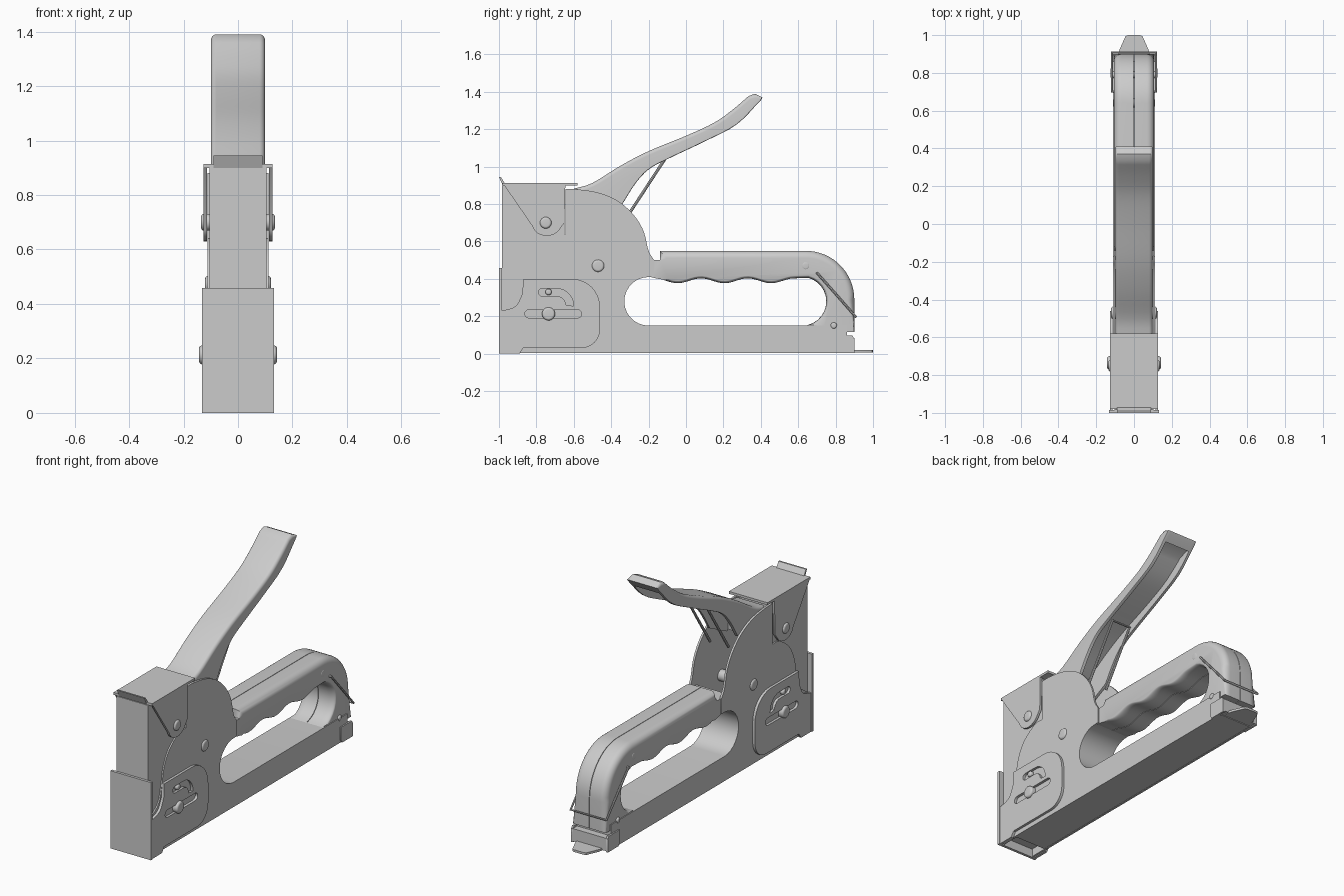
import bpy, bmesh
from math import cos, sin, pi, radians
from mathutils import Vector, Matrix

if "Cube" in bpy.data.objects:
    bpy.data.objects.remove(bpy.data.objects["Cube"])


def arc(cy, cz, r, a0, a1, n=10, rz=None):
    rz = rz or r
    angs = [radians(a0 + (a1 - a0) * i / n) for i in range(n + 1)]
    return [(cy + r * cos(a), cz + rz * sin(a)) for a in angs]


def spline(p, n=4):
    """Smooth open line through the points (Catmull-Rom)."""
    v = [Vector(q) for q in p]
    v = [2 * v[0] - v[1]] + v + [2 * v[-1] - v[-2]]
    out = []
    for i in range(1, len(v) - 2):
        a, b, c, d = v[i - 1:i + 3]
        for k in range(n):
            t = k / n
            out.append(tuple(0.5 * (2 * b + (c - a) * t + (2 * a - 5 * b + 4 * c - d) * t * t
                                    + (3 * b - a - 3 * c + d) * t ** 3)))
    return out + [tuple(v[-2])]


def inset(pts, d, weight):
    """Shrink a closed outline by d, scaled per point by weight(y, z)."""
    v = [Vector(p) for p in pts]
    n = len(v)
    sign = 1 if sum(v[i - 1].cross(v[i]) for i in range(n)) > 0 else -1
    out = []
    for i in range(n):
        e1, e2 = (v[i] - v[i - 1]).normalized(), (v[(i + 1) % n] - v[i]).normalized()
        n1, n2 = Vector((-e1.y, e1.x)) * sign, Vector((-e2.y, e2.x)) * sign
        out.append(v[i] + (n1 + n2) * d * weight(*v[i]) / max(1 + n1.dot(n2), 0.6))
    return out


def finish(ob):
    bpy.ops.object.select_all(action='DESELECT')
    ob.select_set(True)
    bpy.context.view_layer.objects.active = ob
    for m in list(ob.modifiers):
        bpy.ops.object.modifier_apply(modifier=m.name)
    bpy.ops.object.shade_smooth_by_angle(angle=radians(35))
    return ob


def add(name, bm):
    bmesh.ops.recalc_face_normals(bm, faces=bm.faces[:])
    me = bpy.data.meshes.new(name)
    bm.to_mesh(me)
    bm.free()
    ob = bpy.data.objects.new(name, me)
    bpy.context.collection.objects.link(ob)
    return ob


def prism(name, pts, x0, x1, bevel=0, mirror=False, cutters=(), weight=lambda y, z: 1):
    """Side (y, z) outline extruded from x0 to x1; outer rims may be rounded."""
    levels = [(x0, 0), (x1, 0)]
    if bevel:
        q = [(bevel * (1 - sin(k * pi / 12)), bevel * (1 - cos(k * pi / 12))) for k in range(7)]
        low = [(x0 + a, d) for a, d in reversed(q)] if x0 < 0 else [(x0, 0)]
        levels = low + [(x1 - a, d) for a, d in q]
    bm = bmesh.new()
    rings = [[bm.verts.new((x, *p)) for p in (inset(pts, d, weight) if d else pts)]
             for x, d in levels]
    for a, b in zip(rings, rings[1:]):
        for i in range(len(pts)):
            bm.faces.new((a[i - 1], a[i], b[i], b[i - 1]))
    bm.faces.new(rings[0])
    bm.faces.new(rings[-1])
    ob = add(name, bm)
    for c in cutters:
        m = ob.modifiers.new('cut', 'BOOLEAN')
        m.object, m.operation, m.solver = c, 'DIFFERENCE', 'EXACT'
    if mirror:
        ob.modifiers.new('mirror', 'MIRROR').use_mirror_merge = False
    return finish(ob)


def cutter(name, pts, x0, x1):
    ob = prism(name, pts, x0, x1)
    ob.hide_render = True
    ob.hide_set(True)
    return ob


def rect(y0, y1, z0, z1):
    return [(y0, z0), (y1, z0), (y1, z1), (y0, z1)]


def pin(name, y, z, r, half):
    circle = arc(y, z, r, 0, 345, 23)
    prism(name, circle, -half, half, bevel=min(0.012, r * 0.6))


def wire(name, pts, r):
    cu = bpy.data.curves.new(name, 'CURVE')
    cu.dimensions, cu.bevel_depth, cu.bevel_resolution, cu.use_fill_caps = '3D', r, 2, True
    s = cu.splines.new('POLY')
    s.points.add(len(pts) - 1)
    for p, c in zip(s.points, pts):
        p.co = (*c, 1)
    ob = bpy.data.objects.new(name, cu)
    bpy.context.collection.objects.link(ob)
    bpy.ops.object.select_all(action='DESELECT')
    ob.select_set(True)
    bpy.context.view_layer.objects.active = ob
    bpy.ops.object.convert(target='MESH')
    finish(bpy.context.view_layer.objects.active)


# Body: side plates with round hump, and the core around the front of the finger hole
hole_front = arc(-0.2, 0.28, 0.13, 270, 90, 14)
hump = spline([(-0.17, 0.5), (-0.2, 0.55), (-0.225, 0.65), (-0.27, 0.73), (-0.34, 0.8),
               (-0.42, 0.845), (-0.5, 0.868), (-0.59, 0.88)])
step = spline([(-0.645, 0.64), (-0.71, 0.635), (-0.8, 0.57), (-0.85, 0.48), (-0.87, 0.38),
               (-0.9, 0.29), (-0.98, 0.23)])
rail_end = [(0.86, 0.004), (0.86, 0.15)]
prism("body_side_plates", [(-0.98, 0.004)] + rail_end + hole_front + [(-0.17, 0.41)] + hump
      + [(-0.645, 0.88)] + step, 0.1, 0.112, mirror=True)
prism("body_core", [(-0.88, 0.006)] + [(0.86, 0.006), (0.86, 0.15)] + hole_front
      + [(-0.17, 0.41), (-0.17, 0.5), (-0.24, 0.5), (-0.45, 0.3), (-0.88, 0.3)], -0.1, 0.1)
prism("front_housing", rect(-0.985, -0.65, 0.05, 0.9), -0.104, 0.104)

# Rear grip: two mirrored halves, rounded outside and crisper around the finger hole
wave = [(y, 0.39 + 0.013 * cos(2 * pi * (y - 0.08) / 0.25))
        for y in [0.58 - 0.74 * i / 36 for i in range(37)]]
grip = ([(-0.19, 0.5), (-0.14, 0.5), (-0.14, 0.55), (0.64, 0.55)]
        + arc(0.64, 0.29, 0.26, 85, 0, 14)
        + [(0.9, 0.115), (0.79, 0.115), (0.74, 0.15), (0.64, 0.15)]
        + arc(0.62, 0.28, 0.13, -75, 75, 12) + wave + [(-0.19, 0.41)])
prism("grip_halves", grip, 0.0015, 0.107, bevel=0.038, mirror=True,
      weight=lambda y, z: 1 if z > 0.51 or y > 0.755 and z > 0.12
      else 0 if y < -0.1 or z < 0.16 else 0.35)

# Nose sleeve: front sheet and slotted side plates
slot_low = arc(-0.84, 0.213, 0.022, 90, 270, 6) + arc(-0.58, 0.213, 0.022, -90, 90, 6)
slot_high = (arc(-0.77, 0.328, 0.02, 90, 270, 6) + arc(-0.69, 0.26, 0.048, 90, 0, 5)
             + [(-0.602, 0.255)] + arc(-0.69, 0.26, 0.088, 0, 90, 7))
cuts = [cutter("slot_cutter_low", slot_low, 0.09, 0.2),
        cutter("slot_cutter_high", slot_high, 0.09, 0.2)]
nose = ([(-1, 0), (-0.89, 0), (-0.87, 0.03)] + arc(-0.56, 0.13, 0.1, -90, 0, 6)
        + arc(-0.61, 0.25, 0.15, 0, 90, 8) + [(-0.87, 0.4)]
        + spline([(-0.875, 0.32), (-0.91, 0.255), (-0.98, 0.23)]) + [(-1, 0.23)])
prism("nose_side_plates", nose, 0.113, 0.128, mirror=True, cutters=cuts)
prism("nose_front_sheet", rect(-1, -0.984, 0, 0.458), -0.132, 0.132)

# Top cap with side tabs and front lip
tab = [(-0.98, 0.912), (-0.82, 0.68)] + arc(-0.745, 0.7, 0.08, 205, 325, 9, 0.07) \
    + [(-0.65, 0.7), (-0.645, 0.912)]
prism("cap_side_tabs", tab, 0.113, 0.126, mirror=True)
prism("cap_top", rect(-0.98, -0.58, 0.9, 0.914), -0.126, 0.126)
prism("cap_lip", [(-0.98, 0.9), (-0.968, 0.91), (-0.99, 0.945), (-1, 0.945)], -0.09, 0.09)

# Squeeze lever: rounded channel, hollow underneath
top = spline([(-0.6, 0.882), (-0.5, 0.913), (-0.35, 1.005), (-0.2, 1.083), (0, 1.165),
              (0.15, 1.235), (0.25, 1.305), (0.335, 1.378)])
under = spline([(0.4, 1.355), (0.27, 1.225), (0.1, 1.135), (-0.1, 1.04), (-0.2, 0.985),
                (-0.27, 0.91), (-0.34, 0.8)])
cavity = [(y, z - 0.03) for y, z in top if -0.52 < y < 0.3]
cavity += [(0.36, 1.335), (0.4, 1.25), (0.3, 0.9), (-0.1, 0.6), (-0.52, 0.6)]
lever_cut = cutter("lever_cutter", cavity, -0.082, 0.082)
prism("lever", top + [(0.37, 1.39), (0.41, 1.37)] + under + [(-0.5, 0.72), (-0.6, 0.8)],
      -0.099, 0.099, bevel=0.02, cutters=[lever_cut],
      weight=lambda y, z: 1 if z > 1.375 or (y, z) in top else 0.1)
wire("lever_link_wire", [(0.06, -0.31, 0.74), (0.06, -0.11, 1.045),
                         (-0.06, -0.11, 1.045), (-0.06, -0.31, 0.74)], 0.008)

# Rivets and pins passing through both sides
for name, y, z, r, half in [("cap_rivet", -0.75, 0.7, 0.031, 0.136),
                            ("body_rivet", -0.47, 0.47, 0.033, 0.121),
                            ("nose_rivet", -0.735, 0.213, 0.035, 0.143),
                            ("nose_pin", -0.735, 0.33, 0.017, 0.132),
                            ("grip_screw", 0.64, 0.47, 0.024, 0.109),
                            ("rear_pin", 0.79, 0.15, 0.017, 0.117)]:
    pin(name, y, z, r, half)

# Magazine latch at the rear: clip sides, end wall, tongue and wire bail
prism("latch_sides", [(0.8, 0.004), (0.9, 0.004), (0.9, 0.08), (0.89, 0.097), (0.79, 0.097),
                      (0.79, 0.02)], 0.108, 0.12, mirror=True)
prism("latch_end", rect(0.85, 0.9, 0.01, 0.085), -0.119, 0.119)
bm = bmesh.new()
f = bm.faces.new([bm.verts.new((x, y, 0.006)) for x, y in
                  [(-0.085, 0.88), (0.085, 0.88), (0.078, 0.92), (0.045, 0.995), (0.03, 1),
                   (-0.03, 1), (-0.045, 0.995), (-0.078, 0.92)]])
r = bmesh.ops.extrude_face_region(bm, geom=[f])
bmesh.ops.translate(bm, vec=(0, 0, 0.013),
                    verts=[g for g in r['geom'] if isinstance(g, bmesh.types.BMVert)])
finish(add("magazine_tongue", bm))
side = [(0.1, 0.7, 0.43), (0.117, 0.702, 0.43), (0.117, 0.8, 0.32), (0.117, 0.908, 0.197)]
wire("wire_bail", side + [(-x, y, z) for x, y, z in reversed(side)], 0.0065)
